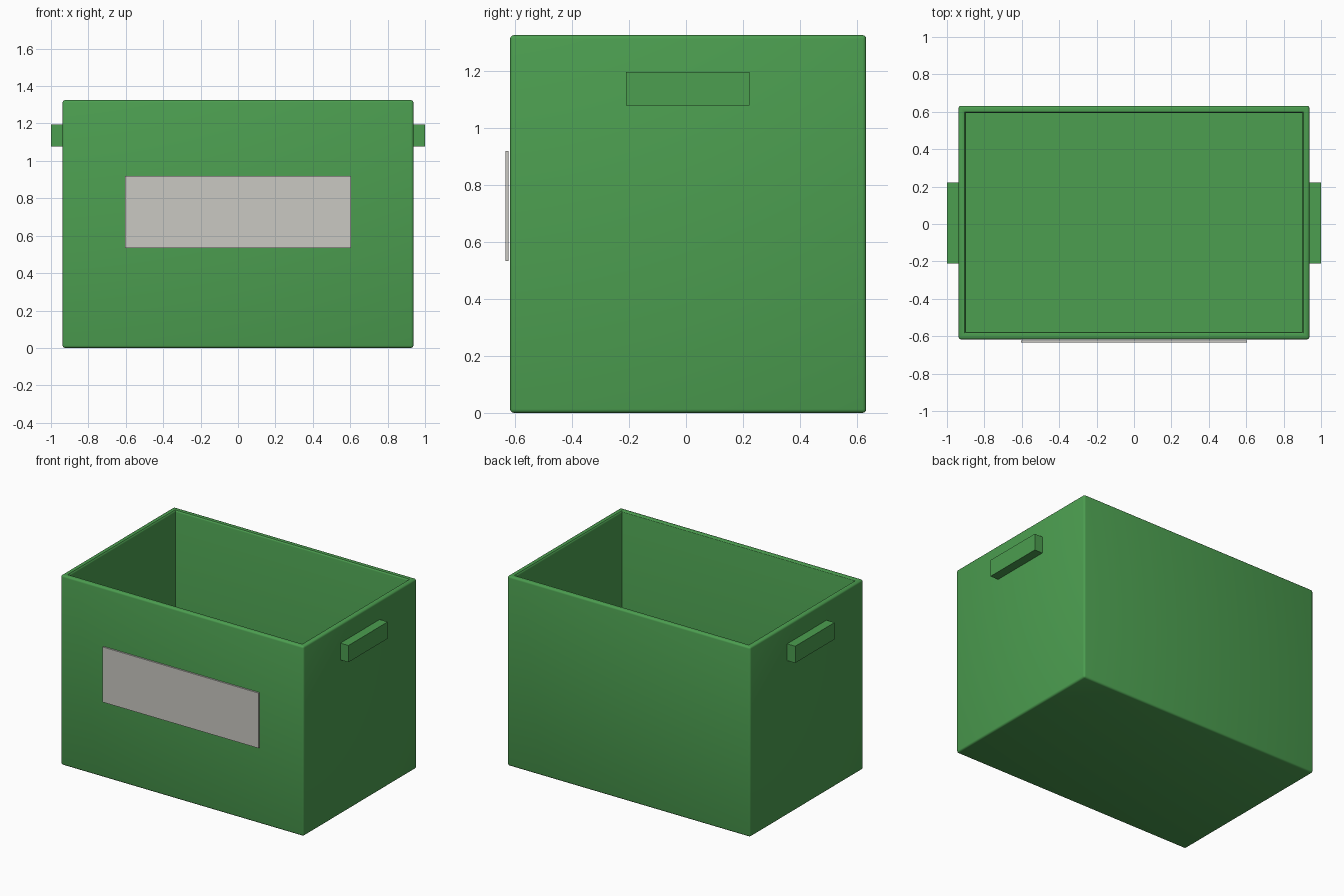
import bpy, bmesh
from mathutils import Vector

if "Cube" in bpy.data.objects:
    bpy.data.objects.remove(bpy.data.objects["Cube"], do_unlink=True)


def material(name, rgb):
    mat = bpy.data.materials.new(name)
    mat.use_nodes = True
    mat.diffuse_color = (*rgb, 1)
    mat.node_tree.nodes["Principled BSDF"].inputs["Base Color"].default_value = (*rgb, 1)
    return mat


def block(name, low, high, mat):
    """Axis-aligned block between two corners."""
    low, high = Vector(low), Vector(high)
    mesh = bpy.data.meshes.new(name)
    bm = bmesh.new()
    bmesh.ops.create_cube(bm, size=1)
    bmesh.ops.scale(bm, vec=high - low, verts=bm.verts)
    bmesh.ops.translate(bm, vec=(low + high) / 2, verts=bm.verts)
    bm.to_mesh(mesh)
    bm.free()
    obj = bpy.data.objects.new(name, mesh)
    bpy.context.collection.objects.link(obj)
    mesh.materials.append(mat)
    return obj


green = material("bin green", (0.072, 0.342, 0.08))
grey = material("label grey", (0.59, 0.58, 0.54))

HEIGHT, WALL, ROUND = 1.325, 0.055, 0.013

# Open bin: hollow the block from the top, then round the outside and the rim
bin_body = block("bin_body", (-0.938, -0.617, 0), (0.938, 0.632, HEIGHT), green)
bm = bmesh.new()
bm.from_mesh(bin_body.data)
top = max(bm.faces, key=lambda f: f.calc_center_median().z)
outer_edges = list(bm.edges)
bmesh.ops.inset_region(bm, faces=[top], thickness=WALL)
rim_edges = list(top.edges)
cavity = bmesh.ops.extrude_discrete_faces(bm, faces=[top])["faces"][0]
bmesh.ops.translate(bm, vec=(0, 0, WALL - HEIGHT), verts=cavity.verts)
rim_edges = [e for e in bm.edges if e not in outer_edges
             and all(abs(v.co.z - HEIGHT) < 1e-4 for v in e.verts)
             and all(abs(v.co.x) < 0.9 for v in e.verts)]
bmesh.ops.bevel(bm, geom=outer_edges + rim_edges, offset=ROUND, segments=3,
                profile=0.5, affect='EDGES', clamp_overlap=True)
bmesh.ops.recalc_face_normals(bm, faces=bm.faces)
bm.to_mesh(bin_body.data)
bm.free()
bpy.context.view_layer.objects.active = bin_body
bin_body.select_set(True)
bpy.ops.object.shade_smooth_by_angle()

# Grip blocks on both ends
for side, name in ((1, "left_handle"), (-1, "right_handle")):
    xs = sorted((side * 0.93, side * 1.0))
    block(name, (xs[0], -0.21, 1.078), (xs[1], 0.223, 1.195), green)

# Label plate just proud of the front wall
block("front_label", (-0.603, -0.633, 0.533), (0.603, -0.622, 0.918), grey)
